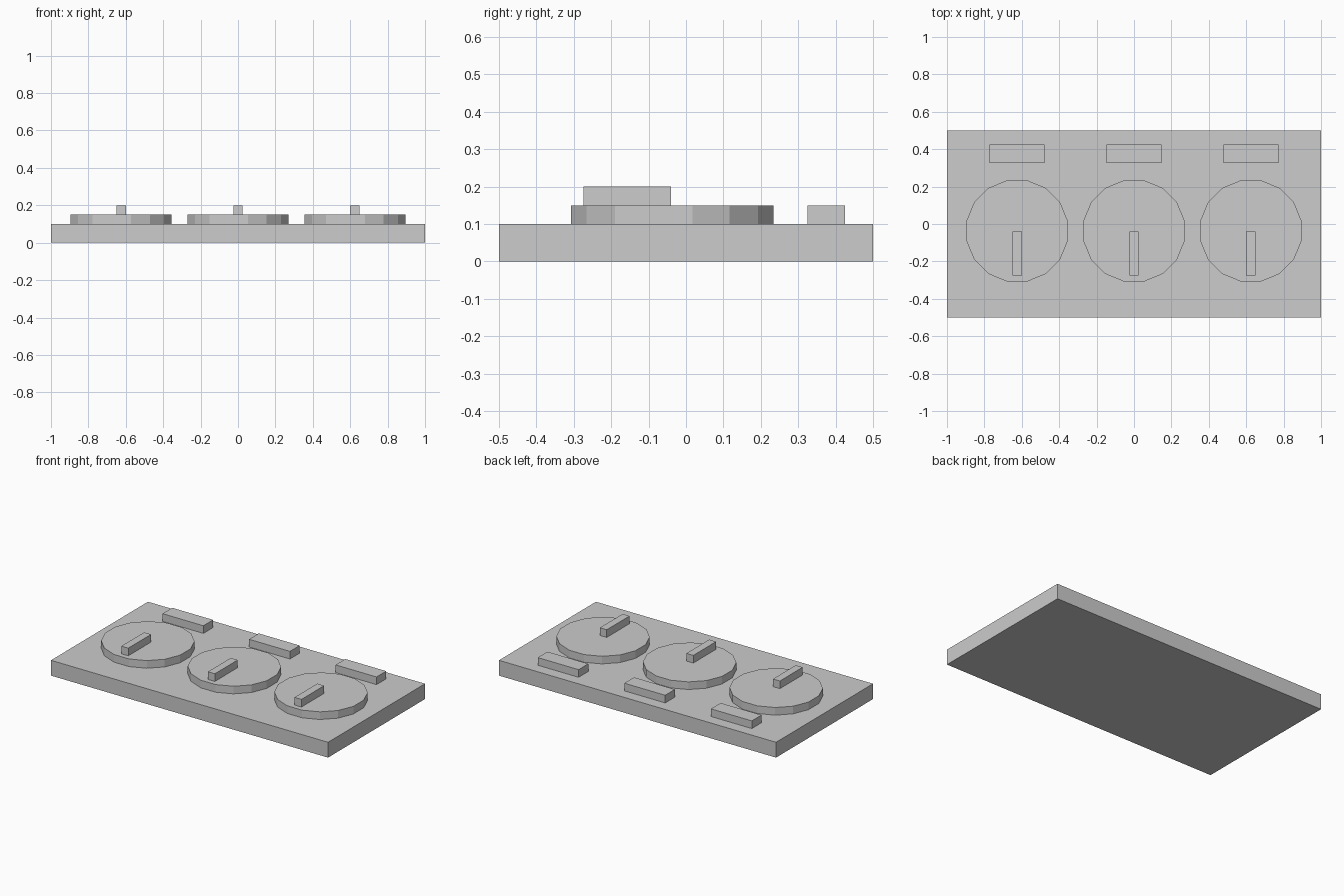
import bpy
import math

# Remove the default object
if "Cube" in bpy.data.objects:
    bpy.data.objects.remove(bpy.data.objects["Cube"], do_unlink=True)

# Single plain colour
grey = bpy.data.materials.new("light_grey")
grey.use_nodes = True
colour = (0.604, 0.604, 0.604, 1)
grey.diffuse_color = colour
for node in grey.node_tree.nodes:
    if node.type == 'BSDF_PRINCIPLED':
        node.inputs["Base Color"].default_value = colour


def finish(name):
    obj = bpy.context.object
    obj.name = name
    obj.data.name = name
    obj.data.materials.append(grey)
    bpy.ops.object.transform_apply(location=False, rotation=True, scale=True)
    return obj


def box(name, centre, size):
    bpy.ops.mesh.primitive_cube_add(size=1, location=centre)
    bpy.context.object.scale = size
    return finish(name)


def disc(name, centre, radius, height, sides=16):
    # Turned half a step so flat sides face along the axes
    bpy.ops.mesh.primitive_cylinder_add(vertices=sides, radius=radius, depth=height,
                                        location=centre,
                                        rotation=(0, 0, math.pi / sides))
    return finish(name)


# Base slab
box("base_panel", (0, 0, 0.05), (2, 1, 0.1))

# Three dials, each with a pointer and a label plate behind
for side, x in (("right", -0.625), ("middle", 0), ("left", 0.625)):
    disc(side + "_dial", (x, -0.037, 0.125), 0.276, 0.05)
    box(side + "_pointer", (x, -0.157, 0.175), (0.05, 0.235, 0.05))
    box(side + "_label_plate", (x, 0.375, 0.125), (0.295, 0.1, 0.05))
